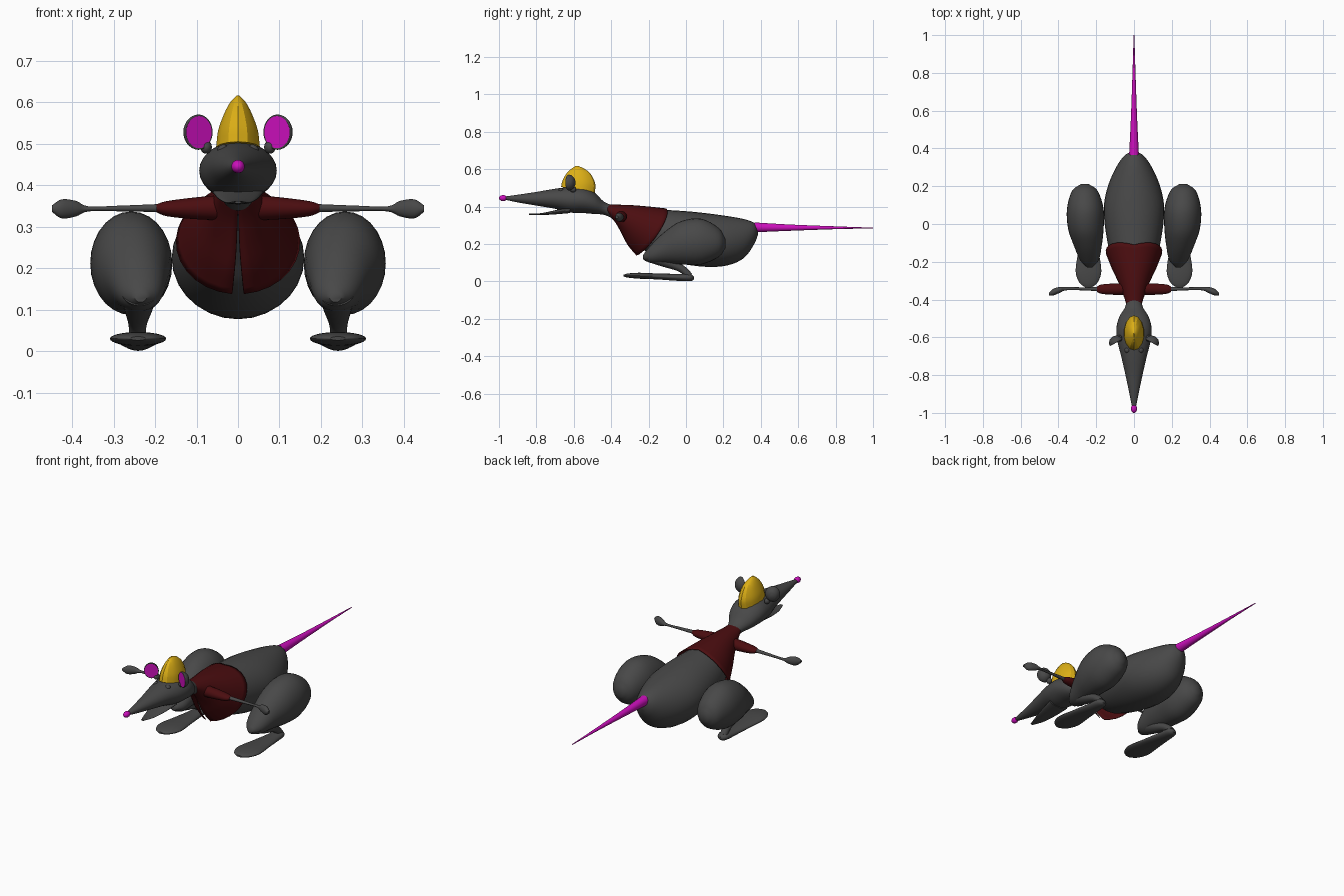
import bpy, bmesh, math
from mathutils import Vector, Matrix

cube = bpy.data.objects.get("Cube")
if cube:
    bpy.data.objects.remove(cube, do_unlink=True)


def material(name, rgb):
    m = bpy.data.materials.new(name)
    m.use_nodes = True
    m.diffuse_color = (*rgb, 1)
    m.node_tree.nodes["Principled BSDF"].inputs["Base Color"].default_value = (*rgb, 1)
    return m


GREY = material("fur grey", (0.065, 0.065, 0.065))
PINK = material("skin magenta", (0.6, 0.005, 0.5))
GOLD = material("cap yellow", (0.72, 0.43, 0.008))
RED = material("jacket dark red", (0.07, 0.004, 0.005))


def finish(name, bm, mat, mirror=False, angle=45):
    bmesh.ops.recalc_face_normals(bm, faces=bm.faces)
    mesh = bpy.data.meshes.new(name)
    bm.to_mesh(mesh)
    bm.free()
    mesh.materials.append(mat)
    obj = bpy.data.objects.new(name, mesh)
    bpy.context.collection.objects.link(obj)
    bpy.ops.object.select_all(action='DESELECT')
    obj.select_set(True)
    bpy.context.view_layer.objects.active = obj
    bpy.ops.object.shade_smooth_by_angle(angle=math.radians(angle))
    if mirror:
        obj.modifiers.new("Mirror", 'MIRROR')
    return obj


def smooth_rows(rows, steps):
    """Catmull-Rom interpolation between cross-sections."""
    pts = [Vector(r) for r in rows]
    pts = [pts[0] * 2 - pts[1]] + pts + [pts[-1] * 2 - pts[-2]]
    out = []
    for a, b, c, d in zip(pts, pts[1:], pts[2:], pts[3:]):
        for i in range(steps):
            t = i / steps
            out.append(b + (c - a) * t / 2 + (a * 2 - b * 5 + c * 4 - d) * t * t / 2
                       + (b * 3 - a - c * 3 + d) * t ** 3 / 2)
    return out + [pts[-2]]


def loft(name, rows, mat, mirror=False, xf=None, sides=28, steps=4, gap=0, caps=True, angle=45):
    """Row: x, top y, top z, bottom y, bottom z, half width, sideways bulge in y."""
    bm = bmesh.new()
    rings = []
    sections = smooth_rows(rows, steps)
    for k, (x, yt, zt, yb, zb, w, bulge) in enumerate(sections):
        g = gap * k / (len(sections) - 1)
        ring = []
        for i in range(sides + 1):
            a = g + (math.tau - 2 * g) * i / sides
            s, c = math.sin(a), -math.cos(a)
            p = Vector((x + w * s, (yt + yb) / 2 + (yt - yb) / 2 * c + bulge * abs(s),
                        (zt + zb) / 2 + (zt - zb) / 2 * c))
            ring.append(bm.verts.new(xf(p) if xf else p))
        rings.append(ring)
    for r, q in zip(rings, rings[1:]):
        for i in range(sides):
            bm.faces.new((r[i], r[i + 1], q[i + 1], q[i]))
    if caps:
        for ring in (rings[0], rings[-1]):
            bm.faces.new(ring[:-1])
    bmesh.ops.remove_doubles(bm, verts=bm.verts, dist=0.00005)
    return finish(name, bm, mat, mirror, angle)


def upright(x, *rows):
    """Vertical sections from y, top z, bottom z, half width."""
    return [(x, y, zt, y, zb, w, 0) for y, zt, zb, w in rows]


def slanted(*rows):
    return [(*r, 0) for r in rows]


def ball(name, centre, radii, mat, mirror=False):
    bm = bmesh.new()
    bmesh.ops.create_uvsphere(bm, u_segments=24, v_segments=14, radius=1)
    bm.transform(Matrix.Translation(centre) @ Matrix.Diagonal((*radii, 1)))
    return finish(name, bm, mat, mirror)


# Body and tail
loft("body", slanted(
    (0, -.43, .405, -.42, .36, .034), (0, -.36, .402, -.36, .315, .048),
    (0, -.28, .4, -.27, .22, .075), (0, -.15, .385, -.2, .15, .122),
    (0, 0, .375, -.05, .1, .152), (0, .1, .365, .1, .078, .159),
    (0, .2, .352, .22, .085, .135), (0, .3, .335, .31, .125, .092),
    (0, .36, .315, .365, .2, .05), (0, .385, .29, .385, .25, .01)), GREY)
loft("tail", upright(0, (.365, .315, .262, .026), (.55, .304, .27, .017),
                     (.8, .294, .279, .008), (1, .287, .283, .002)), PINK)

# Jacket, split at the lower front
jacket = loft("jacket", [
    (0, -.43, .412, -.41, .352, .042, 0), (0, -.38, .41, -.375, .31, .056, 0),
    (0, -.3, .408, -.345, .255, .08, .01), (0, -.2, .4, -.315, .195, .118, .03),
    (0, -.11, .39, -.27, .137, .15, .045)], RED, gap=.1, caps=False)
thick = jacket.modifiers.new("Cloth", 'SOLIDIFY')
thick.thickness = 0.004

# Arms run sideways, so x and y are swapped
swap_xy = lambda p: Vector((p.y, p.x, p.z))
loft("sleeve", upright(-.345, (.02, .378, .315, .03), (.1, .371, .318, .03),
                       (.17, .362, .325, .025), (.197, .354, .335, .014)),
     RED, True, swap_xy)
loft("arm_and_hand", slanted(
    (-.345, .18, .355, .18, .335, .011), (-.343, .28, .351, .28, .337, .008),
    (-.342, .36, .349, .36, .337, .009), (-.348, .39, .362, .39, .325, .015),
    (-.36, .425, .366, .425, .32, .018), (-.37, .449, .351, .449, .336, .008)),
    GREY, True, swap_xy)

# Hind legs
loft("thigh", slanted(
    (.26, .212, .225, .212, .18, .02), (.26, .175, .285, .175, .13, .068),
    (.258, .08, .335, .08, .09, .097), (.255, -.03, .32, -.02, .09, .094),
    (.245, -.12, .26, -.1, .095, .075), (.236, -.195, .185, -.185, .097, .05),
    (.235, -.23, .14, -.23, .118, .014)), GREY, True)
loft("shank", slanted(
    (.237, -.15, .18, -.222, .11, .045), (.24, -.075, .125, -.13, .08, .034),
    (.242, 0, .075, -.04, .053, .022), (.243, .032, .04, 0, .018, .02)), GREY, True)
loft("foot", upright(.241, (-.335, .035, .026, .018), (-.31, .042, .02, .048),
                     (-.25, .046, .014, .068), (-.15, .042, .01, .055),
                     (-.05, .04, .003, .04), (.02, .04, .001, .03),
                     (.042, .025, .009, .01)), GREY, True)

# Head, jaw, nose and eyes
loft("head", upright(0, (-.97, .453, .437, .01), (-.9, .463, .422, .024),
                     (-.8, .478, .405, .045), (-.7, .495, .388, .068),
                     (-.62, .504, .368, .088), (-.55, .502, .365, .093),
                     (-.49, .475, .36, .077), (-.44, .427, .356, .047),
                     (-.39, .405, .335, .038)), GREY)
loft("lower_jaw", upright(0, (-.84, .362, .356, .008), (-.78, .364, .354, .03),
                          (-.7, .38, .358, .048), (-.62, .4, .365, .06)), GREY)
ball("nose", (0, -.978, .445), (.016, .022, .016), PINK)
ball("eye", (.035, -.668, .484), (.015, .015, .014), GREY, True)

# Cupped ears turned slightly outward
turn = Matrix.Translation((.1, -.617, .528)) @ Matrix.Rotation(math.radians(-28), 4, 'Z')


def ear_part(name, mat, *profile):
    rows = upright(0, *[(y, r * 1.12, -r * 1.12, r) for y, r in profile])
    loft(name, rows, mat, True, lambda p: turn @ p)


ear_part("ear", GREY, (.024, .006), (.018, .022), (.004, .034), (-.01, .038), (-.012, .034),
         (.002, .028), (.01, .005))
ear_part("inner_ear", PINK, (-.0125, .0345), (-.002, .03), (.006, .018), (.008, .003))
ball("ear_root", (.077, -.605, .492), (.014, .018, .016), GREY, True)

# Crested cap, lofted upward with y and z swapped
loft("cap", slanted(
    (0, .505, -.668, .472, -.488, .054), (0, .54, -.66, .52, -.485, .049),
    (0, .575, -.64, .57, -.507, .034), (0, .6, -.615, .6, -.54, .019),
    (0, .616, -.592, .616, -.575, .004)), GOLD,
    xf=lambda p: Vector((p.x, p.z, p.y)), sides=14, angle=25)
